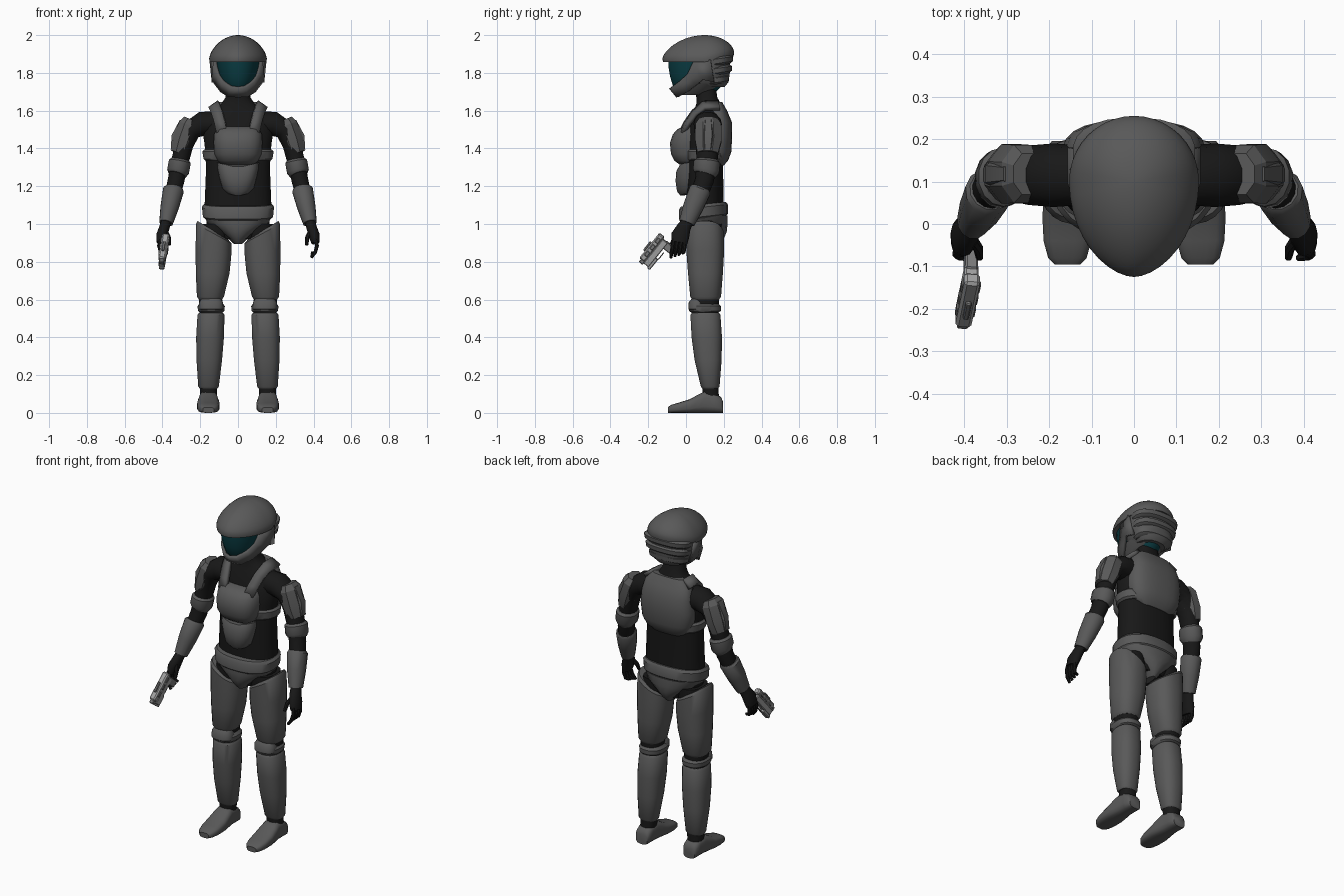
import bpy, bmesh, math
from mathutils import Vector, Matrix


def material(name, r, g, b):
    m = bpy.data.materials.new(name)
    m.diffuse_color = (r, g, b, 1)
    return m


ARMOR = material("armor grey", 0.10, 0.10, 0.10)
SUIT = material("undersuit black", 0.009, 0.009, 0.009)
VISOR = material("visor teal", 0.003, 0.045, 0.055)
LIGHT = material("gun light grey", 0.36, 0.36, 0.36)
MID = material("gun mid grey", 0.2, 0.2, 0.2)


def finish(name, bm, mat, mirror=False, solid=0, angle=38):
    bmesh.ops.recalc_face_normals(bm, faces=bm.faces)
    me = bpy.data.meshes.new(name)
    bm.to_mesh(me)
    bm.free()
    me.materials.append(mat)
    me.shade_smooth()
    me.set_sharp_from_angle(angle=math.radians(angle))
    ob = bpy.data.objects.new(name, me)
    bpy.context.collection.objects.link(ob)
    if mirror:
        ob.modifiers.new("mirror", 'MIRROR')
    if solid:
        s = ob.modifiers.new("thickness", 'SOLIDIFY')
        s.thickness, s.offset = solid, 0
    return ob


def skin(name, rings, mat, **kw):
    """Join rings of points into a closed capped body."""
    bm = bmesh.new()
    vs = [[bm.verts.new(p) for p in r] for r in rings]
    n = len(vs[0])
    for a, b in zip(vs, vs[1:]):
        for i in range(n):
            bm.faces.new((a[i], a[(i + 1) % n], b[(i + 1) % n], b[i]))
    bm.faces.new(vs[0])
    bm.faces.new(vs[-1])
    return finish(name, bm, mat, **kw)


def spow(v, e):
    return math.copysign(abs(v) ** e, v)


def stack(name, secs, mat, cx=0, n=24, e=0.85, warp=None, **kw):
    """Horizontal sections: (z, centre y, half width, half depth[, centre x])."""
    rings = []
    for s in secs:
        z, cy, rx, ry = s[:4]
        c = s[4] if len(s) > 4 else cx
        ring = []
        for i in range(n):
            a = 2 * math.pi * (i + 0.5) / n
            x, y = c + rx * spow(math.cos(a), e), cy + ry * spow(math.sin(a), e)
            ring.append((x, y, z + (warp(x, y, z) if warp else 0)))
        rings.append(ring)
    return skin(name, rings, mat, **kw)


def tube(name, path, mat, n=14, **kw):
    """Sections across a path: (x, y, z, half width, half depth)."""
    pts = [Vector(p[:3]) for p in path]
    rings = []
    for k, p in enumerate(path):
        d = (pts[min(k + 1, len(pts) - 1)] - pts[max(k - 1, 0)]).normalized()
        u = Vector((0, 1, 0)).cross(d).normalized()
        v = d.cross(u)
        rings.append([pts[k] + u * p[3] * math.cos(a) + v * p[4] * math.sin(a)
                      for a in (2 * math.pi * (i + 0.5) / n for i in range(n))])
    return skin(name, rings, mat, **kw)


def strip(name, upper, lower, mat, solid):
    bm = bmesh.new()
    a = [bm.verts.new(p) for p in upper]
    b = [bm.verts.new(p) for p in lower]
    for i in range(len(a) - 1):
        bm.faces.new((a[i], a[i + 1], b[i + 1], b[i]))
    return finish(name, bm, mat, mirror=True, solid=solid)


# Helmet dome: egg-shaped plan, pointed to the front, with a raised rear rim
def egg(r, z, n=40):
    ring = []
    for i in range(n):
        a = 2 * math.pi * i / n
        c, s = math.cos(a), math.sin(a)
        x = 0.153 * r * (spow(c, 1.15) if s < 0 else c)
        y = 0.1 + r * s * (0.225 if s < 0 else 0.155)
        lift = 0.035 * max(0, s) * r ** 2
        ring.append((x, y, z + lift))
    return ring


dome = [egg(0.9, 1.86), egg(0.985, 1.858)]
for r in (1, 0.97, 0.92, 0.85, 0.75, 0.62, 0.46, 0.3, 0.14, 0.03):
    dome.append(egg(r, 1.876 + 0.124 * (1 - r * r) ** 0.68))
skin("helmet_dome", dome, ARMOR, angle=50)

# Helmet rear shell, layered neck bands, visor and jaw guard
stack("helmet_shell", [(1.725, 0.12, 0.085, 0.085), (1.75, 0.125, 0.115, 0.1),
                       (1.8, 0.125, 0.135, 0.108), (1.88, 0.125, 0.14, 0.11)], ARMOR)
for i, (z, rx, back) in enumerate([(1.745, 0.118, 0.228), (1.795, 0.133, 0.243), (1.845, 0.141, 0.249)]):
    ry = (back - 0.09) / 2
    cy = back - ry
    stack("helmet_rear_band_%d" % i,
          [(z, cy, rx - 0.012, ry - 0.014), (z + 0.01, cy, rx, ry),
           (z + 0.034, cy, rx + 0.004, ry + 0.002), (z + 0.044, cy, rx - 0.01, ry - 0.012)],
          ARMOR, warp=lambda x, y, z: 0.15 * (y - 0.2))
stack("visor", [(1.7, 0.06, 0.065, 0.1), (1.73, 0.06, 0.083, 0.13), (1.78, 0.06, 0.1, 0.145),
                (1.83, 0.06, 0.11, 0.154), (1.875, 0.06, 0.115, 0.156)], VISOR, e=0.95)
strip("jaw_guard",
      [(0, -.082, 1.722), (.04, -.072, 1.728), (.08, -.032, 1.757), (.104, .01, 1.795),
       (.122, .042, 1.865), (.143, .13, 1.872)],
      [(0, -.045, 1.676), (.045, -.035, 1.676), (.085, .01, 1.7), (.113, .055, 1.735),
       (.133, .09, 1.765), (.13, .15, 1.75)], ARMOR, 0.018)
stack("jaw_floor", [(1.682, 0.03, 0.055, 0.065), (1.71, 0.05, 0.085, 0.1),
                    (1.745, 0.08, 0.11, 0.12)], ARMOR)

# Black undersuit: torso with neck, arms and legs
stack("torso_suit", [(0.92, .1, .1, .08), (0.98, .1, .165, .095), (1.1, .1, .178, .1),
                     (1.3, .1, .17, .097), (1.42, .1, .178, .105), (1.5, .11, .19, .1),
                     (1.56, .115, .18, .088), (1.6, .118, .145, .077), (1.635, .12, .09, .066),
                     (1.67, .11, .066, .056), (1.76, .1, .06, .054)], SUIT)
tube("arm_suit", [(.12, .115, 1.53, .07, .07), (.19, .115, 1.53, .066, .075),
                  (.25, .115, 1.495, .055, .07), (.285, .115, 1.42, .05, .062),
                  (.31, .11, 1.32, .047, .055), (.328, .097, 1.23, .045, .05),
                  (.355, .055, 1.12, .042, .045), (.382, .002, 1.0, .028, .033)], SUIT, mirror=True)
stack("leg_suit", [(1.0, .1, .075, .09, .11), (.85, .1, .075, .085, .135), (.6, .105, .062, .07, .145),
                   (.52, .105, .062, .068, .143), (.4, .115, .062, .065, .148),
                   (.14, .13, .046, .042, .155), (.07, .13, .043, .045, .157)], SUIT, mirror=True)

# Chest, belly and back armor
stack("chest_plate", [(1.315, .03, .085, .065), (1.335, .03, .108, .092), (1.37, .03, .125, .11),
                      (1.43, .03, .13, .116), (1.475, .03, .127, .1), (1.5, .03, .115, .078),
                      (1.515, .03, .09, .05)], ARMOR, e=0.75, angle=50)
stack("belly_plate", [(1.165, .04, .055, .07), (1.185, .04, .085, .088), (1.24, .04, .1, .096),
                      (1.29, .04, .11, .092), (1.315, .04, .112, .078)], ARMOR, e=0.75,
      warp=lambda x, y, z: 0.25 * (abs(x) - 0.07))
stack("rib_band", [(1.335, .105, .172, .105), (1.345, .105, .184, .113),
                   (1.385, .105, .19, .116), (1.395, .105, .178, .108)], ARMOR)
stack("back_plate", [(1.31, .16, .1, .04), (1.335, .16, .135, .063), (1.38, .16, .16, .08),
                     (1.46, .16, .17, .085), (1.54, .165, .16, .078), (1.6, .165, .145, .053),
                     (1.645, .165, .1, .027)], ARMOR, e=0.75)
strip("shoulder_strap",
      [(.058, -.025, 1.49), (.068, .0, 1.54), (.083, .04, 1.597), (.1, .09, 1.643), (.1, .17, 1.645)],
      [(.112, -.015, 1.48), (.122, .015, 1.53), (.136, .055, 1.578), (.15, .1, 1.61), (.15, .18, 1.61)],
      ARMOR, 0.024)

# Belt and hip guard
stack("belt", [(1.025, .092, .175, .12), (1.035, .092, .187, .13), (1.085, .092, .192, .13),
               (1.1, .092, .18, .12)], ARMOR, warp=lambda x, y, z: 0.11 * (y - 0.05))
stack("hip_guard", [(.895, .095, .022, .08), (.92, .095, .05, .105), (.96, .095, .1, .122),
                    (1.0, .095, .16, .126), (1.045, .095, .182, .125)], ARMOR, e=0.9)

# Arm armor
tube("upper_arm_plate", [(.25, .118, 1.555, .04, .052), (.262, .118, 1.525, .057, .074),
                         (.29, .118, 1.44, .061, .076), (.311, .115, 1.375, .048, .06)],
     ARMOR, n=8, mirror=True, angle=25)
tube("shoulder_ridge", [(.287, .118, 1.545, .025, .03), (.318, .118, 1.46, .04, .04),
                        (.335, .115, 1.39, .025, .03)], ARMOR, n=6, mirror=True, angle=25)
tube("elbow_band", [(.306, .112, 1.342, .048, .058), (.308, .111, 1.33, .06, .07),
                    (.317, .106, 1.28, .06, .07), (.323, .1, 1.26, .048, .058)], ARMOR, mirror=True)
tube("forearm_plate", [(.34, .08, 1.19, .048, .05), (.342, .075, 1.178, .057, .059),
                       (.362, .038, 1.09, .05, .055), (.381, .004, 1.005, .037, .043)],
     ARMOR, n=12, mirror=True)

# Hands with curled fingers and thumb
tube("palm", [(.38, .008, 1.015, .027, .03), (.39, -.012, .98, .028, .038),
              (.403, -.03, .94, .03, .048), (.411, -.036, .9, .022, .043)], SUIT, mirror=True)
for i in range(4):
    dy = -0.066 + 0.021 * i
    tip = 0.822 + 0.008 * i
    tube("finger_%d" % i, [(.412, dy, .92, .011, .012), (.418, dy - .004, .885, .011, .012),
                           (.409, dy - .01, .85, .01, .011), (.388, dy - .014, tip, .008, .008)],
         SUIT, n=8, mirror=True)
tube("thumb", [(.385, -.03, .965, .013, .015), (.367, -.058, .93, .012, .013),
               (.364, -.078, .89, .009, .01)], SUIT, n=8, mirror=True)

# Leg armor
stack("thigh_plate", [(.965, .1, .082, .088, .133), (.95, .1, .094, .101, .129), (.85, .102, .095, .1, .13),
                      (.74, .103, .09, .093, .134), (.615, .104, .072, .082, .146),
                      (.6, .104, .062, .072, .146)], ARMOR, mirror=True,
      warp=lambda x, y, z: 0.55 * (x - 0.13) * max(0, (z - 0.8) / 0.15))
stack("knee_band", [(.53, .1, .06, .07), (.54, .1, .07, .085), (.565, .1, .073, .086),
                    (.582, .1, .06, .07)], ARMOR, cx=.142, mirror=True)
stack("knee_pad", [(.535, .06, .05, .035), (.55, .06, .064, .048), (.585, .06, .064, .046),
                   (.605, .06, .05, .03)], ARMOR, cx=.142, mirror=True)
stack("shin_plate", [(.53, .103, .064, .072, .143), (.518, .103, .072, .08, .143),
                     (.4, .11, .074, .081, .148), (.28, .117, .068, .072, .152),
                     (.14, .128, .055, .05, .156), (.13, .128, .048, .043, .156)], ARMOR, mirror=True)

# Boots: sections from toe to heel (y, half width, height)
boot = []
for y, w, h in [(-.096, .03, .03), (-.08, .046, .042), (-.04, .057, .054), (.02, .06, .073),
                (.07, .055, .1), (.1, .05, .116), (.15, .047, .108), (.185, .045, .085), (.196, .037, .06)]:
    boot.append([(.157 + w * spow(math.cos(a), .75), y, h / 2 + h / 2 * spow(math.sin(a), .55))
                 for a in (2 * math.pi * (i + .5) / 16 for i in range(16))])
skin("boot", boot, ARMOR, mirror=True)

# Pistol: blocks in a frame pointing forward and down
d = Vector((-.13, -.62, -.77)).normalized()
side = d.cross(Vector((0, -.77, .62))).normalized()
up = side.cross(d)
frame = Matrix((d, side, up)).transposed().to_4x4()
frame.translation = (-.392, -.163, .862)


def block(name, c, size, mat, bevel=0.004):
    bm = bmesh.new()
    bmesh.ops.create_cube(bm, size=1)
    bmesh.ops.scale(bm, vec=size, verts=bm.verts)
    bmesh.ops.bevel(bm, geom=bm.edges[:], offset=bevel, segments=1, affect='EDGES')
    bmesh.ops.translate(bm, vec=c, verts=bm.verts)
    bm.transform(frame)
    finish(name, bm, mat, angle=20)


block("pistol_slide", (0, 0, .022), (.17, .038, .036), LIGHT, .007)
block("pistol_frame", (.01, 0, -.012), (.165, .034, .036), LIGHT)
block("pistol_muzzle", (.088, 0, .016), (.03, .026, .026), MID)
block("pistol_under_barrel", (.065, 0, -.034), (.07, .03, .02), LIGHT)
block("pistol_trigger_guard", (.005, 0, -.044), (.045, .012, .006), MID, .002)
block("pistol_grip", (-.055, 0, -.05), (.042, .03, .07), MID)
block("pistol_sight", (.01, 0, .045), (.06, .014, .012), MID, .003)
for i in range(3):
    block("pistol_side_panel_%d" % i, (-.05 + .045 * i, 0, .02), (.03, .046, .02), MID, .003)
